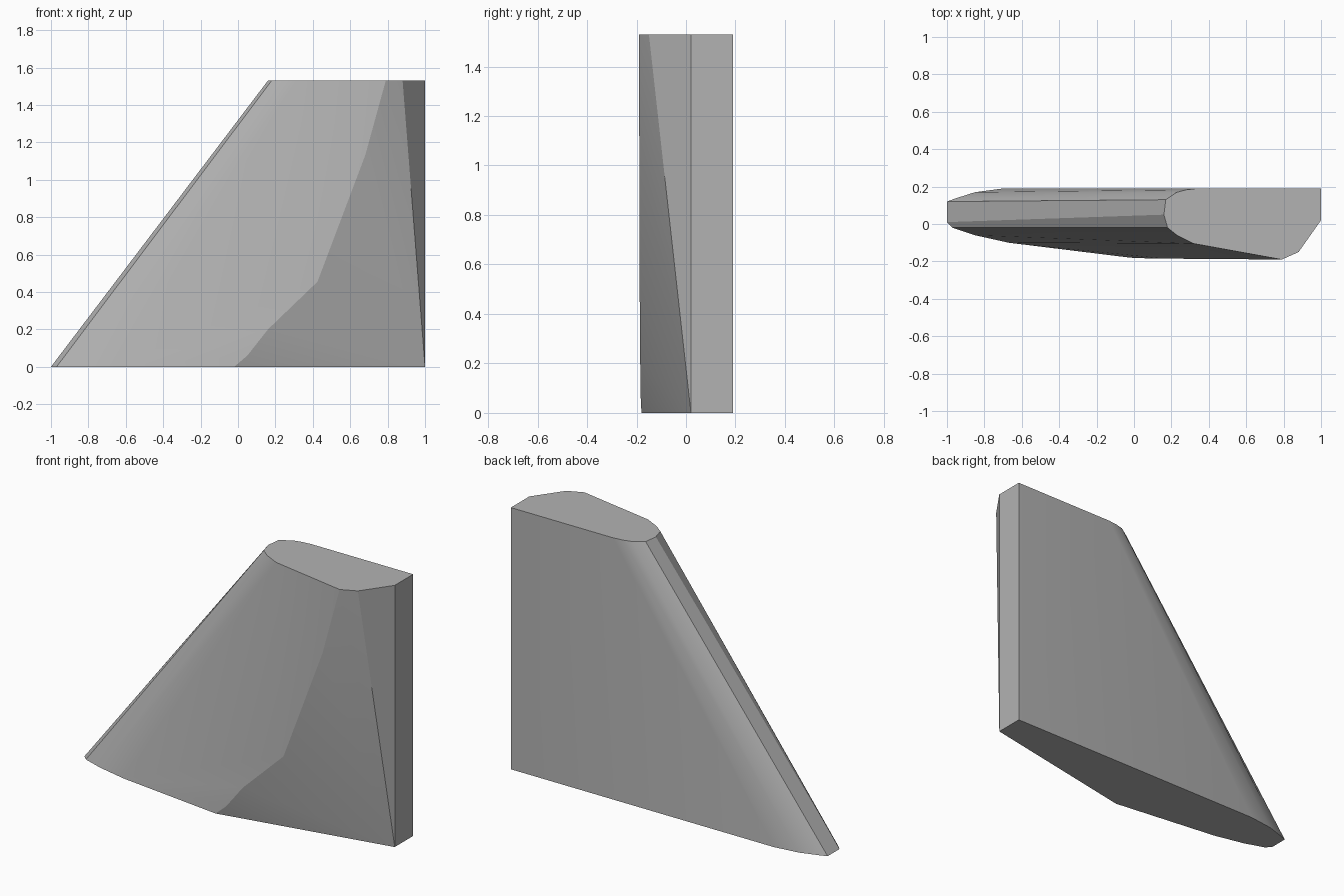
import bpy, bmesh

if "Cube" in bpy.data.objects:
    bpy.data.objects.remove(bpy.data.objects["Cube"])

H = 1.53
# Matching outline points, from the back edge round the swept nose to the front
bottom = [(1, .19), (-.70, .19), (-.85, .17), (-.96, .135), (-1, .12),
          (-1, .01), (-.97, -.02), (-.85, -.06), (-.67, -.10)]
top = [(1, .19), (.34, .19), (.28, .183), (.23, .17), (.17, .13),
       (.16, .05), (.18, -.02), (.23, -.06), (.32, -.105)]
# Curved crease on the front side
crease = [(-.02, -.18, 0), (.05, -.183, .06), (.16, -.185, .20), (.425, -.187, .455),
          (.68, -.189, 1.13), (.79, -.19, H)]

bm = bmesh.new()
b = [bm.verts.new((x, y, 0)) for x, y in bottom]
t = [bm.verts.new((x, y, H)) for x, y in top]
c = [bm.verts.new(p) for p in crease]
corner_low = bm.verts.new((1, .02, 0))
corner_top = bm.verts.new((1, .02, H))
chamfer = bm.verts.new((.88, -.15, H))

# Flat back and swept nose
for i in range(len(b) - 1):
    bm.faces.new((b[i], b[i + 1], t[i + 1], t[i]))
# Front side up to the crease
bm.faces.new((b[-1], c[0], c[1]))
for i in range(1, 3):
    bm.faces.new((b[-1], c[i], c[i + 1]))
bm.faces.new((b[-1], c[3], t[-1]))
for i in range(3, 5):
    bm.faces.new((t[-1], c[i], c[i + 1]))
# Facets fanning from the low trailing corner
fan = c + [chamfer, corner_top]
for p, q in zip(fan, fan[1:]):
    bm.faces.new((corner_low, q, p))
# Trailing face and end caps
bm.faces.new((corner_low, b[0], t[0], corner_top))
bm.faces.new(b + [c[0], corner_low])
bm.faces.new(t + [c[-1], chamfer, corner_top])
bmesh.ops.recalc_face_normals(bm, faces=bm.faces)

me = bpy.data.meshes.new("fin")
bm.to_mesh(me)
bm.free()
fin = bpy.data.objects.new("fin", me)
bpy.context.collection.objects.link(fin)
mat = bpy.data.materials.new("grey")
mat.diffuse_color = (.45, .45, .45, 1)
mat.use_nodes = True
mat.node_tree.nodes["Principled BSDF"].inputs["Base Color"].default_value = mat.diffuse_color
me.materials.append(mat)
# Soften the rounded nose, keep real edges sharp
bpy.context.view_layer.objects.active = fin
fin.select_set(True)
bpy.ops.object.shade_smooth_by_angle(angle=.35)
